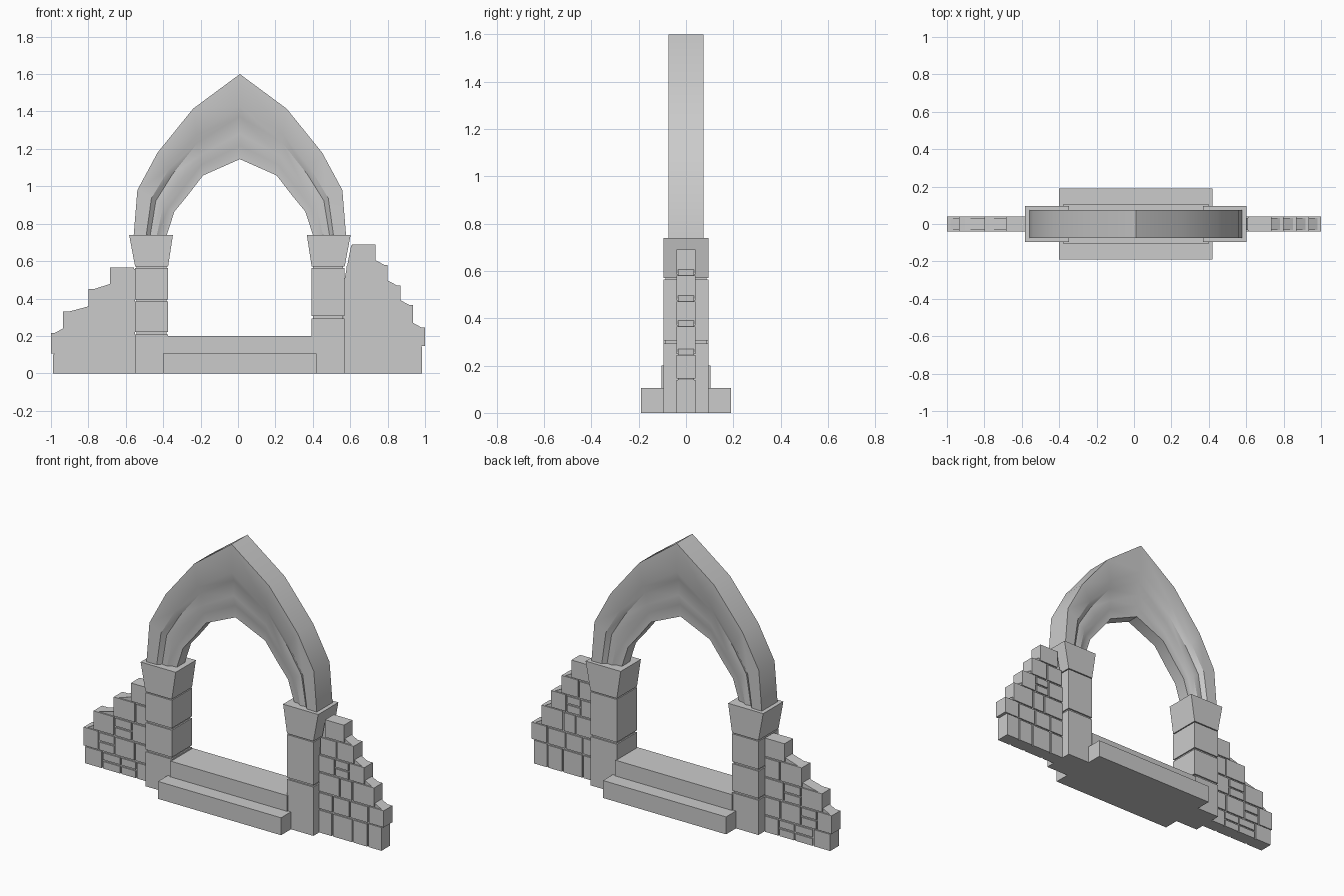
import bpy, bmesh, random

if "Cube" in bpy.data.objects:
    bpy.data.objects.remove(bpy.data.objects["Cube"])

random.seed(4)
CX = 0.01  # axis of the doorway


def make_object(name, bm, smooth=False):
    bmesh.ops.recalc_face_normals(bm, faces=bm.faces)
    mesh = bpy.data.meshes.new(name)
    bm.to_mesh(mesh)
    bm.free()
    ob = bpy.data.objects.new(name, mesh)
    bpy.context.collection.objects.link(ob)
    if smooth:
        bpy.context.view_layer.objects.active = ob
        ob.select_set(True)
        bpy.ops.object.shade_smooth_by_angle(angle=0.6)
        ob.select_set(False)
    return ob


def add_prism(bm, outline, depth):
    """Extrude an (x, z) outline through y = -depth..depth."""
    front = [bm.verts.new((x, -depth, z)) for x, z in outline]
    back = [bm.verts.new((x, depth, z)) for x, z in outline]
    bm.faces.new(front)
    bm.faces.new(back[::-1])
    n = len(outline)
    for i in range(n):
        j = (i + 1) % n
        bm.faces.new((front[i], back[i], back[j], front[j]))


def add_box(bm, x0, x1, z0, z1, depth):
    add_prism(bm, [(x0, z0), (x1, z0), (x1, z1), (x0, z1)], depth)


# Sill and wide doorstep
bm = bmesh.new()
add_box(bm, -0.38, 0.40, 0, 0.2, 0.103)
make_object("sill", bm)
bm = bmesh.new()
add_box(bm, -0.40, 0.42, 0, 0.105, 0.19)
make_object("doorstep", bm)

# Pillars: blocks around a recessed core, topped by a flared capital
for name, side, joints in (("left", -1, (0, 0.215, 0.39, 0.57)),
                           ("right", 1, (0, 0.3, 0.57))):
    bm = bmesh.new()
    inner, outer = CX + side * 0.384, CX + side * 0.56
    add_box(bm, inner + side * 0.008, outer - side * 0.008, 0.01, 0.58, 0.087)
    for z0, z1 in zip(joints, joints[1:]):
        add_box(bm, inner, outer, z0 + (0.006 if z0 else 0), z1 - 0.006, 0.096)
    make_object(name + "_pillar", bm)
    bm = bmesh.new()
    add_prism(bm, [(inner, 0.57), (outer, 0.57),
                   (CX + side * 0.592, 0.74), (CX + side * 0.358, 0.74)], 0.096)
    make_object(name + "_capital", bm)

# Pointed arch: moulded section swept through matching outer/inner stations
half = [((0.568, 0.735), (0.392, 0.735)), ((0.548, 0.98), (0.35, 0.865)),
        ((0.44, 1.18), (0.28, 0.95)), ((0.25, 1.415), (0.197, 1.058))]
stations = [((-a, b), (-c, d)) for (a, b), (c, d) in half]
stations += [((0, 1.6), (0, 1.145))] + half[::-1]
section = [(0, 0.075), (0.38, 0.073), (0.5, 0.052),
           (0.7, 0.056), (0.84, 0.04), (1, 0.038)]
loop = [(t, -y) for t, y in section] + [(t, y) for t, y in section[::-1]]
bm = bmesh.new()
rings = []
for (ox, oz), (ix, iz) in stations:
    rings.append([bm.verts.new((CX + ox + (ix - ox) * t, y, oz + (iz - oz) * t))
                  for t, y in loop])
n = len(loop)
for r, s in zip(rings, rings[1:]):
    for i in range(n):
        j = (i + 1) % n
        bm.faces.new((r[i], r[j], s[j], s[i]))
bm.faces.new(rings[0])
bm.faces.new(rings[-1][::-1])
make_object("pointed_arch", bm, smooth=True)

# Ruined side walls: rows are (bottom, top, inner x, outer x)
walls = {
    "left": [(0, 0.1, -0.55, -0.99), (0.1, 0.215, -0.55, -1.0),
             (0.215, 0.33, -0.55, -0.935), (0.33, 0.45, -0.55, -0.8),
             (0.45, 0.565, -0.55, -0.685)],
    "right": [(0, 0.14, 0.565, 0.985), (0.14, 0.245, 0.565, 1.0),
              (0.245, 0.365, 0.565, 0.935), (0.365, 0.47, 0.565, 0.87),
              (0.47, 0.58, 0.575, 0.8), (0.58, 0.69, 0.605, 0.735)],
}
GAP = 0.005
for name, rows in walls.items():
    side = -1 if name == "left" else 1
    # Mortar core with sloped shoulders between the rows
    outline = [(rows[0][2], 0)]
    for z0, z1, xi, xo in rows:
        outline += [(xo - side * 0.008, z0 + (0.03 if z0 else 0)),
                    (xo - side * 0.008, z1 - 0.006)]
    outline += [(rows[-1][2], rows[-1][1] - 0.006), (rows[0][2], rows[-1][0] - 0.1)]
    bm = bmesh.new()
    add_prism(bm, outline, 0.033)
    make_object(name + "_wall_mortar", bm)
    # Stones of varied width, some split into two thin ones
    bm = bmesh.new()
    for z0, z1, xi, xo in rows:
        count = max(1, round(abs(xo - xi) / 0.115))
        cuts = [xi + (xo - xi) * (k + (random.uniform(-0.2, 0.2) if 0 < k < count else 0)) / count
                for k in range(count + 1)]
        for k, (a, b) in enumerate(zip(cuts, cuts[1:])):
            lo = z0 + (GAP if z0 else 0)
            hi = z1 - (0 if k == count - 1 else GAP)
            xa, xb = a + side * GAP, b - side * (0 if k == count - 1 else GAP)
            if 0 < k < count - 1 and random.random() < 0.35:
                mid = (lo + hi) / 2
                add_box(bm, xa, xb, lo, mid - GAP, 0.041)
                add_box(bm, xa, xb, mid + GAP, hi, 0.041)
            else:
                add_box(bm, xa, xb, lo, hi, 0.041)
    make_object(name + "_wall_stones", bm)
